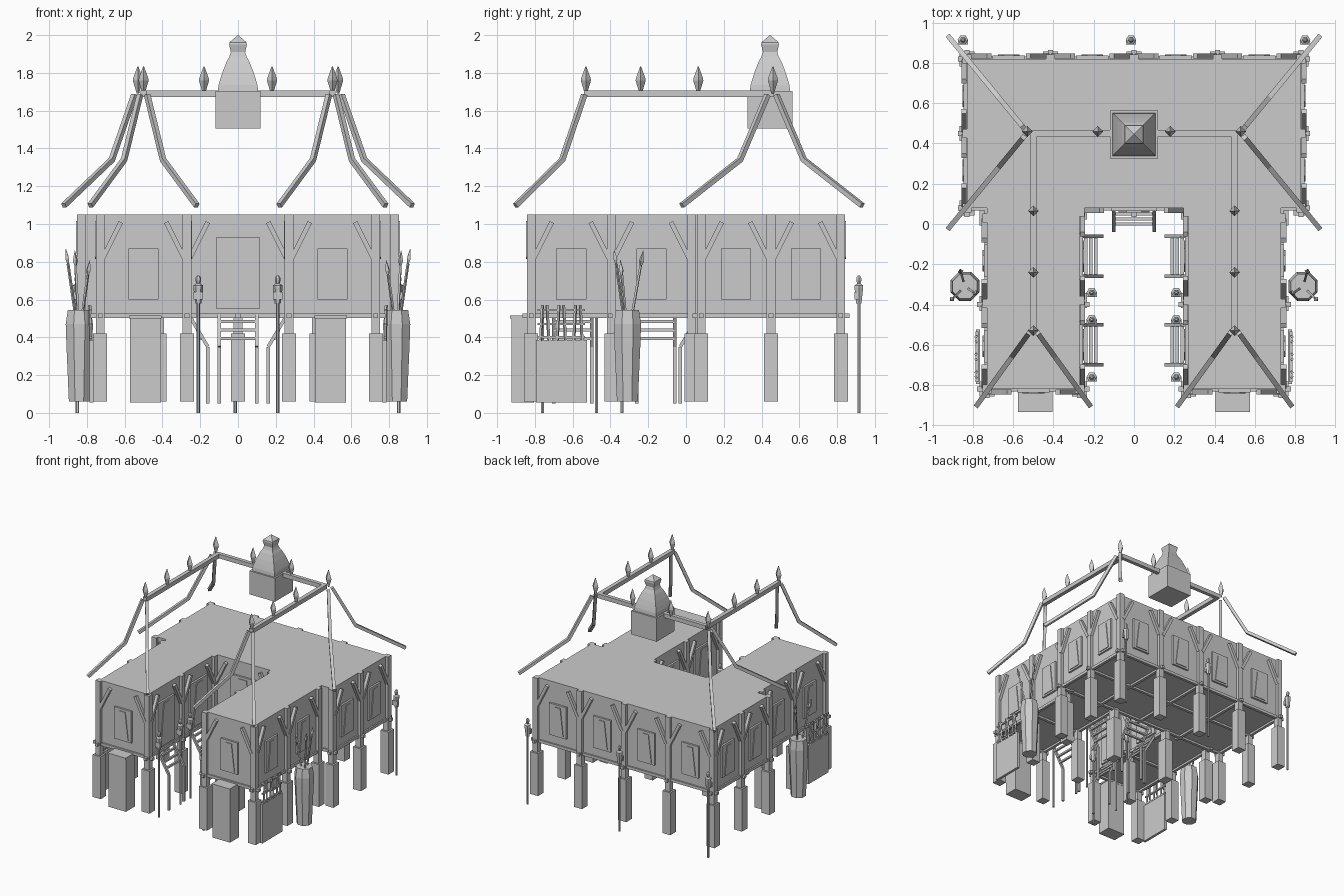
import bpy, bmesh, math
from mathutils import Vector, Matrix

if "Cube" in bpy.data.objects:
    bpy.data.objects.remove(bpy.data.objects["Cube"], do_unlink=True)

GREY = (0.6, 0.6, 0.6, 1)
mat = bpy.data.materials.new("plain grey")
mat.use_nodes = True
mat.diffuse_color = GREY
mat.node_tree.nodes["Principled BSDF"].inputs["Base Color"].default_value = GREY
UP = Vector((0, 0, 1))


class Part:
    """Collects primitives into one named mesh object."""
    def __init__(self, name):
        self.name, self.bm = name, bmesh.new()

    def box(self, c, size, rot=None):
        m = Matrix.Translation(c) @ (rot or Matrix()) @ Matrix.Diagonal((*size, 1))
        bmesh.ops.create_cube(self.bm, size=1, matrix=m)

    def beam(self, a, b, w, extra=0):
        a, b = Vector(a), Vector(b)
        d = b - a
        self.box((a + b) / 2, (w, w, d.length + extra), d.to_track_quat('Z', 'Y').to_matrix().to_4x4())

    def prism(self, pts, offset):
        f = self.bm.faces.new([self.bm.verts.new(p) for p in pts])
        ext = bmesh.ops.extrude_face_region(self.bm, geom=[f], use_keep_orig=True)
        moved = [v for v in ext["geom"] if isinstance(v, bmesh.types.BMVert)]
        bmesh.ops.translate(self.bm, verts=moved, vec=offset)

    def lathe(self, c, profile, sides, axis=UP, turn=0.0):
        """Stacked rings of (radius, height) around an axis."""
        q = Vector(axis).to_track_quat('Z', 'Y') if axis != UP else Matrix().to_quaternion()
        rings = []
        for r, h in profile:
            ring = []
            for i in range(sides):
                a = turn + math.tau * i / sides
                p = Vector((r * math.cos(a), r * math.sin(a), h))
                ring.append(self.bm.verts.new(Vector(c) + q @ p))
            rings.append(ring)
        for lo, hi in zip(rings, rings[1:]):
            for i in range(sides):
                j = (i + 1) % sides
                self.bm.faces.new((lo[i], lo[j], hi[j], hi[i]))
        self.bm.faces.new(rings[0][::-1])
        self.bm.faces.new(rings[-1])

    def finish(self):
        bmesh.ops.remove_doubles(self.bm, verts=self.bm.verts, dist=1e-5)
        bmesh.ops.recalc_face_normals(self.bm, faces=self.bm.faces)
        me = bpy.data.meshes.new(self.name)
        self.bm.to_mesh(me)
        self.bm.free()
        me.materials.append(mat)
        bpy.context.collection.objects.link(bpy.data.objects.new(self.name, me))


names = ("house_body posts footings braces openings floor_beams ladders ridge_beams rafters "
         "finials cupola jars spears carved_poles front_crates side_racks").split()
P = {n: Part(n) for n in names}

# U-shaped body
half = [(.27, .08), (.27, -.82), (.73, -.82), (.73, .08), (.83, .08), (.83, .82)]
outline = half + [(-x, y) for x, y in reversed(half)]
P["house_body"].prism([(x, y, .52) for x, y in outline], UP * .53)


# Framed openings with a tapered panel
def opening(c, t, n, z0, z1, w):
    def quad(lo, hi, w0, w1):
        return [c + t * s * wd + UP * z for s, wd, z in
                ((-1, w0, lo), (1, w0, lo), (1, w1, hi), (-1, w1, hi))]
    P["openings"].prism(quad(z0, z1, w, w), n * .016)
    P["openings"].prism(quad(z0 + .015, z1 - .02, w * .68, w * .33), n * .022)


# Ladder with slanted top and straight legs
def ladder(c, t, n):
    for s in (-1, 1):
        base = c + t * s * .1
        top, knee = base + n * .01 + UP * .52, base + n * .11 + UP * .35
        P["ladders"].beam(top, knee, .018)
        P["ladders"].beam(knee, base + n * .11 + UP * .05, .018)
    for z in (.485, .44, .395):
        mid = c + n * (.03 + (.485 - z) * .55) + UP * z
        P["ladders"].beam(mid - t * .1, mid + t * .1, .016)


# Wall runs: posts, footings, braces and openings per bay
posts = set()


def wall(a, b, n, bays, kind):
    a, b, n = Vector((*a, 0)), Vector((*b, 0)), Vector((*n, 0))
    step = (b - a) / bays
    t = step.normalized()
    for i in range(bays + 1):
        p = a + step * i
        posts.add((round(p.x, 3), round(p.y, 3)))
        for s in (-1, 1):
            if 0 <= i + s <= bays and kind:
                foot = p + n * .014 + t * s * .015
                P["braces"].beam(foot + UP * .82, foot + t * s * .095 + UP * 1.01, .025)
    for i in range(bays):
        c = a + step * (i + .5)
        if kind == "window":
            opening(c, t, n, .6, .87, .08)
        elif kind == "door":
            opening(c, t, n, .55, .93, .115)
            ladder(c, t, n)


for s in (-1, 1):
    wall((s * .27, -.82), (s * .73, -.82), (0, -1), 1, "window")
    wall((s * .73, -.82), (s * .73, .03), (s, 0), 2, "window")
    wall((s * .83, .08), (s * .83, .82), (s, 0), 2, "window")
    wall((s * .27, -.82), (s * .27, .06), (-s, 0), 2, "door")
wall((-.83, .82), (.83, .82), (0, 1), 4, "window")
wall((-.27, .08), (.27, .08), (0, -1), 1, "door")
for x, y in posts:
    P["posts"].box((x, y, .735), (.046, .046, .63))
    P["footings"].box((x, y, .24), (.075, .075, .36))

# Beams under the floor
fb = P["floor_beams"]
for y in (.08, .45, .82):
    fb.box((0, y, .515), (1.75, .024, .024))
for x in (-.415, 0, .415):
    fb.box((x, .45, .515), (.024, .83, .024))
for s in (-1, 1):
    fb.box((s * .83, .45, .515), (.024, .83, .024))
    for x in (.27, .73):
        fb.box((s * x, -.38, .515), (.024, .97, .024))
    for y in (-.82, -.4):
        fb.box((s * .5, y, .515), (.56, .024, .024))

# Ridge beams, hip rafters and finials
spike = [(.006, 0), (.027, .07), (.024, .085), (.002, .145)]
P["ridge_beams"].box((0, .45, 1.69), (1.02, .032, .036))
for s in (-1, 1):
    P["ridge_beams"].box((s * .5, -.04, 1.69), (.034, 1, .036))
    for x, y in ((.5, -.53), (.5, -.24), (.5, .065), (.53, .46), (.18, .46)):
        P["finials"].lathe((s * x, y, 1.69), spike, 4)
    for x0, y0, x1, y1 in ((.52, -.54, .78, -.9), (.48, -.54, .22, -.9),
                           (.55, .48, .92, .93), (.55, .43, .92, -.02)):
        a, b = Vector((s * x0, y0, 1.68)), Vector((s * x1, y1, 1.1))
        k = a.lerp(b, .32)
        k.z = 1.34
        P["rafters"].beam(a, k, .025, .008)
        P["rafters"].beam(k, b, .025, .008)

# Square cupola with a bell-shaped roof
P["cupola"].box((0, .445, 1.605), (.24, .24, .2))
bell = [(.107, 1.7), (.103, 1.735), (.093, 1.77), (.08, 1.81), (.06, 1.86), (.046, 1.885),
        (.038, 1.91), (.047, 1.95), (.045, 1.962), (.001, 2)]
P["cupola"].lathe((0, .445, 0), [(r * math.sqrt(2), z) for r, z in bell], 4, turn=math.pi / 4)


# Carved poles around the house
def carved_pole(x, y):
    pole = P["carved_poles"]
    pole.lathe((x, y, 0), [(.009, 0), (.009, .59)], 6)
    pole.lathe((x, y, 0), [(.016, .58), (.026, .66), (.026, .675), (.01, .685),
                           (.015, .7), (.015, .715), (.006, .728)], 6)
    pole.box((x, y - .012, .62), (.05, .02, .04))


for x in (-.85, -.015, .85):
    carved_pole(x, .915)
for s in (-1, 1):
    for y in (-.34, -.475, -.76):
        carved_pole(s * .21, y)

    # Octagonal jars holding spears
    j = Vector((s * .84, -.31, 0))
    P["jars"].lathe(j, [(.06, .06), (.074, .36), (.078, .47), (.066, .545)], 8, turn=math.pi / 8)
    for dx, dy, top in ((.06, -.06, .86), (-.045, -.03, .8), (.02, .07, .85)):
        a = j + Vector((s * dx * .3, dy * .3, .5))
        b = j + Vector((s * dx, dy, top - .07))
        d = (b - a).normalized()
        P["spears"].beam(a, b, .011)
        P["spears"].lathe(b, [(.006, 0), (.014, .025), (.001, .08)], 4, axis=d)

    # Crates under the wing fronts
    P["front_crates"].box((s * .49, -.865, .28), (.165, .12, .45))
    P["front_crates"].box((s * .49, -.868, .508), (.172, .13, .014))

    # Panels with a rack of bars
    rack = P["side_racks"]
    rack.box((s * .775, -.66, .22), (.022, .27, .33))
    for z in (.4, .47, .545):
        rack.box((s * .78, -.66, z), (.014, .25, .012))
    for i in range(6):
        y = -.77 + i * .044
        rack.beam((s * .78, y, .38), (s * .785, y + .01 * (-1) ** i, .57), .012)

for part in P.values():
    part.finish()
